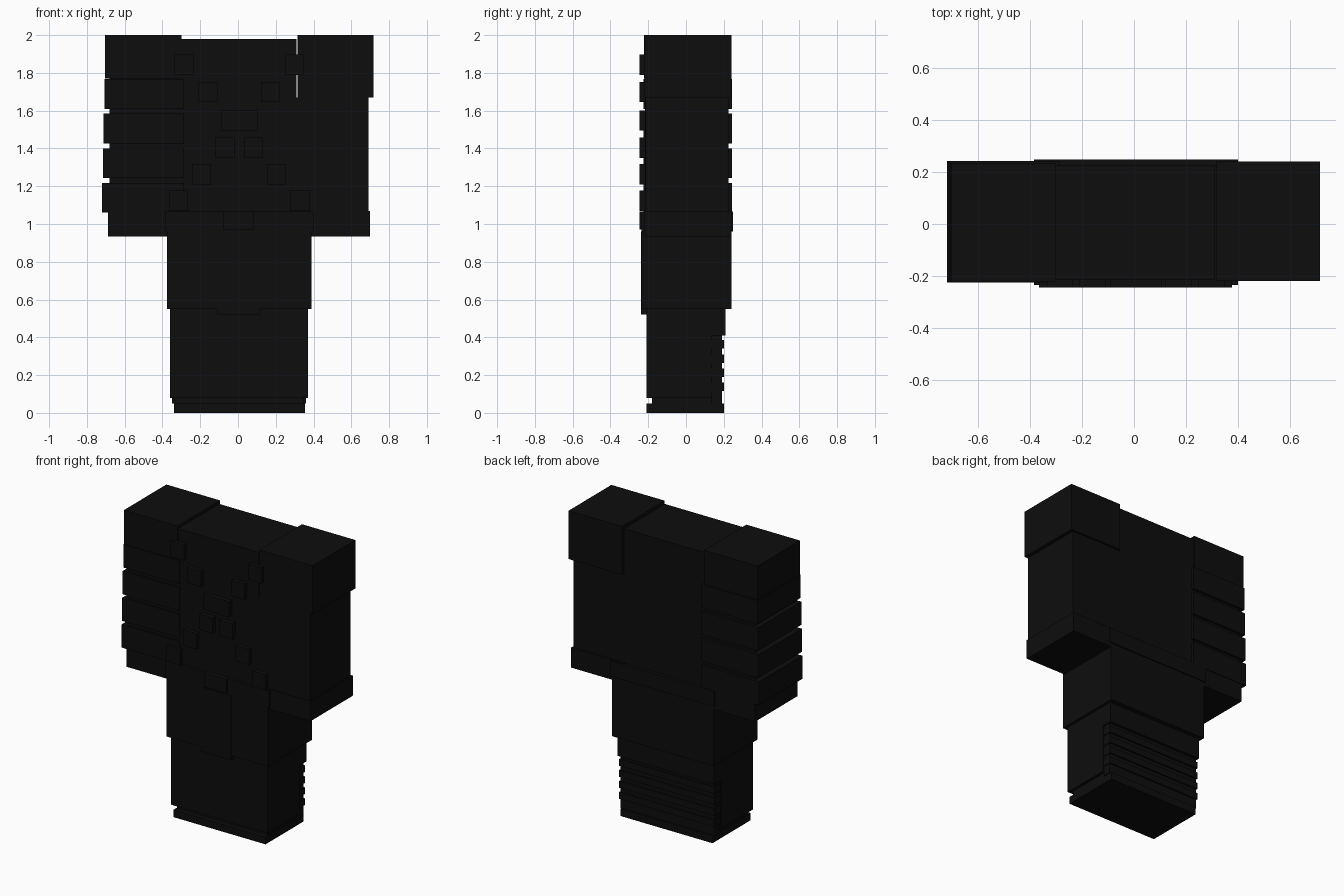
import bpy
import bmesh
from mathutils import Vector

old = bpy.data.objects.get("Cube")
if old:
    bpy.data.objects.remove(old, do_unlink=True)

black = bpy.data.materials.new("near_black")
black.use_nodes = True
tone = (0.004, 0.004, 0.004, 1)
black.diffuse_color = tone
black.node_tree.nodes["Principled BSDF"].inputs["Base Color"].default_value = tone


def box(name, x, y, z):
    """Flat-sided block from its x, y and z ranges."""
    bm = bmesh.new()
    bmesh.ops.create_cube(bm, size=1)
    for v in bm.verts:
        v.co = Vector([r[0] + (c + 0.5) * (r[1] - r[0]) for c, r in zip(v.co, (x, y, z))])
    mesh = bpy.data.meshes.new(name)
    bm.to_mesh(mesh)
    bm.free()
    mesh.materials.append(black)
    ob = bpy.data.objects.new(name, mesh)
    bpy.context.collection.objects.link(ob)
    return ob


# Lower body
box("foot", (-0.34, 0.355), (-0.21, 0.20), (0, 0.05))
box("ankle", (-0.335, 0.35), (-0.18, 0.19), (0.05, 0.08))
box("leg", (-0.36, 0.37), (-0.21, 0.135), (0.08, 0.55))
box("leg_back", (-0.35, 0.36), (0.135, 0.19), (0.05, 0.41))
box("leg_back_top", (-0.36, 0.37), (0.135, 0.21), (0.41, 0.55))
for i in range(4):
    z = 0.115 + 0.075 * i
    box(f"leg_rib_{i}", (-0.355, 0.365), (0.135, 0.20), (z, z + 0.045))

# Waist, belt and front flap
box("waist", (-0.375, 0.39), (-0.235, 0.24), (0.55, 0.96))
box("belt", (-0.385, 0.40), (-0.235, 0.248), (0.96, 1.065))
box("front_flap", (-0.11, 0.115), (-0.239, -0.2), (0.52, 0.96))
box("buckle", (-0.08, 0.085), (-0.245, -0.2), (0.97, 1.065))

# Torso
box("torso", (-0.30, 0.31), (-0.216, 0.225), (1.0, 1.98))

# Cross of raised studs on the chest: centre offset and base height
for i, (offset, z) in enumerate([(0.292, 1.79), (0.165, 1.645), (0.075, 1.35),
                                 (0.198, 1.21), (0.322, 1.07)]):
    for side, s in (("right", -1), ("left", 1)):
        cx = 0.006 + s * offset
        box(f"chest_stud_{side}_{i}", (cx - 0.05, cx + 0.05), (-0.245, -0.2), (z, z + 0.107))
box("chest_stud_centre", (-0.09, 0.105), (-0.245, -0.2), (1.495, 1.60))

# Right arm: core, shoulder, stacked bands and hand
box("right_arm", (-0.68, -0.29), (-0.212, 0.225), (1.0, 1.95))
box("right_shoulder", (-0.705, -0.30), (-0.222, 0.235), (1.77, 2.0))
for i in range(4):
    z = 1.06 + 0.183 * i
    out = 0.72 - 0.004 * i
    box(f"right_arm_band_{i}", (-out, -0.285), (-0.225, 0.243), (z, z + 0.158))
box("right_hand", (-0.687, -0.29), (-0.218, 0.238), (0.935, 1.06))

# Left arm: shoulder pad, sleeve and hand
box("left_shoulder_pad", (0.315, 0.717), (-0.22, 0.24), (1.67, 2.0))
box("left_arm", (0.30, 0.692), (-0.215, 0.225), (1.06, 1.67))
box("left_hand", (0.30, 0.70), (-0.22, 0.24), (0.935, 1.07))
